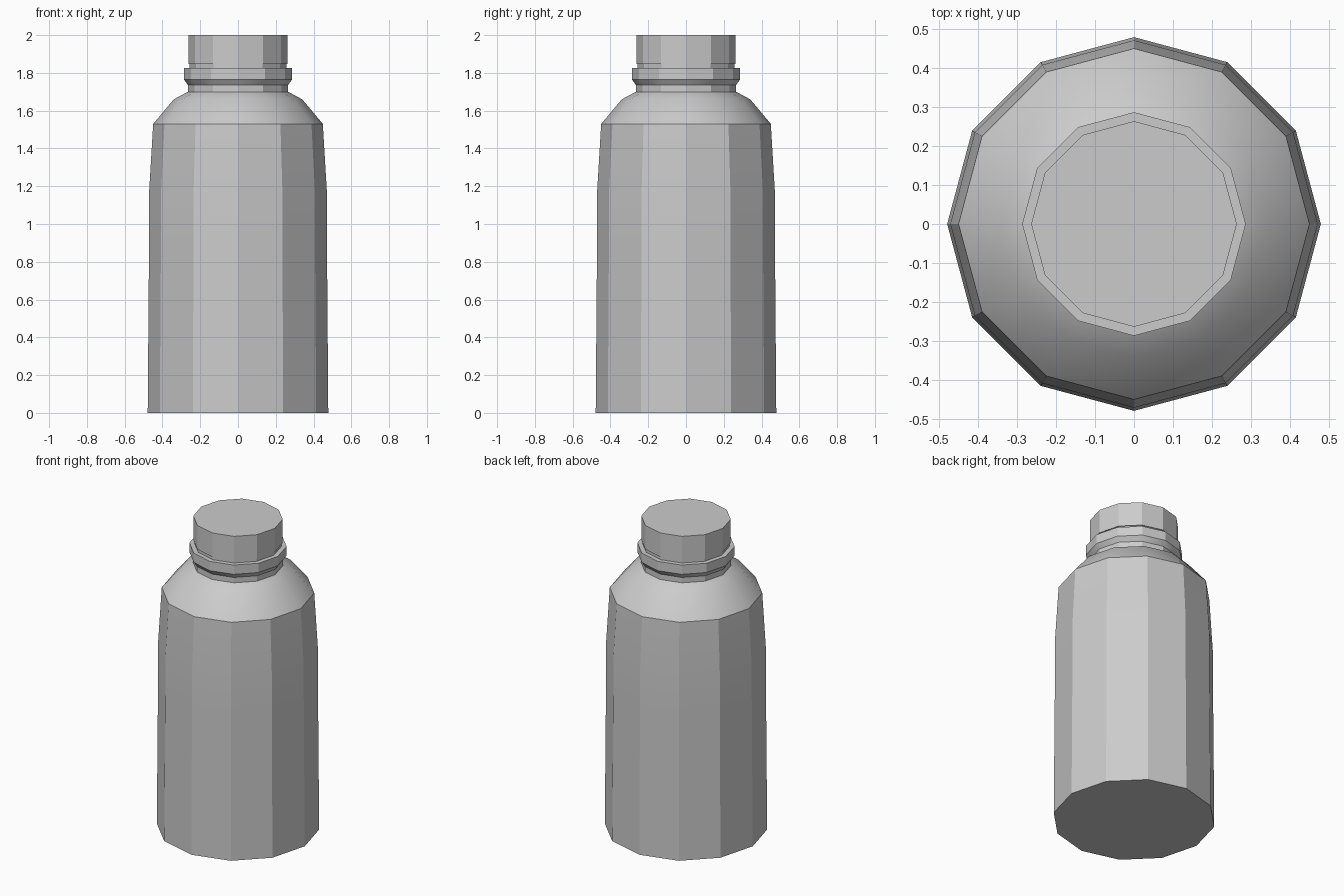
import bpy, bmesh
from math import cos, sin, pi, radians

if "Cube" in bpy.data.objects:
    bpy.data.objects.remove(bpy.data.objects["Cube"])

SIDES = 12

def lathe(name, profile):
    """Turn an (radius, z) profile into a closed twelve-sided solid."""
    bm = bmesh.new()
    rings = [[bm.verts.new((r * cos(2 * pi * i / SIDES), r * sin(2 * pi * i / SIDES), z))
              for i in range(SIDES)] for r, z in profile]
    for low, high in zip(rings, rings[1:]):
        for i in range(SIDES):
            j = (i + 1) % SIDES
            bm.faces.new((low[i], low[j], high[j], high[i]))
    bm.faces.new(rings[0][::-1])
    bm.faces.new(rings[-1])
    mesh = bpy.data.meshes.new(name)
    bm.to_mesh(mesh)
    bm.free()
    obj = bpy.data.objects.new(name, mesh)
    bpy.context.collection.objects.link(obj)
    # Facets stay crisp, the shoulder blends smoothly
    bpy.ops.object.select_all(action='DESELECT')
    obj.select_set(True)
    bpy.context.view_layer.objects.active = obj
    bpy.ops.object.shade_smooth_by_angle(angle=radians(29))
    return obj

# Body, shoulder, neck and collar in one piece
lathe("bottle", [
    (0.478, 0.0), (0.471, 0.90), (0.470, 1.18), (0.449, 1.53),
    (0.340, 1.66), (0.265, 1.70), (0.265, 1.735), (0.286, 1.765),
    (0.286, 1.825), (0.257, 1.825), (0.257, 1.846)])

# Screw cap
lathe("cap", [(0.263, 1.846), (0.263, 2.0)])
